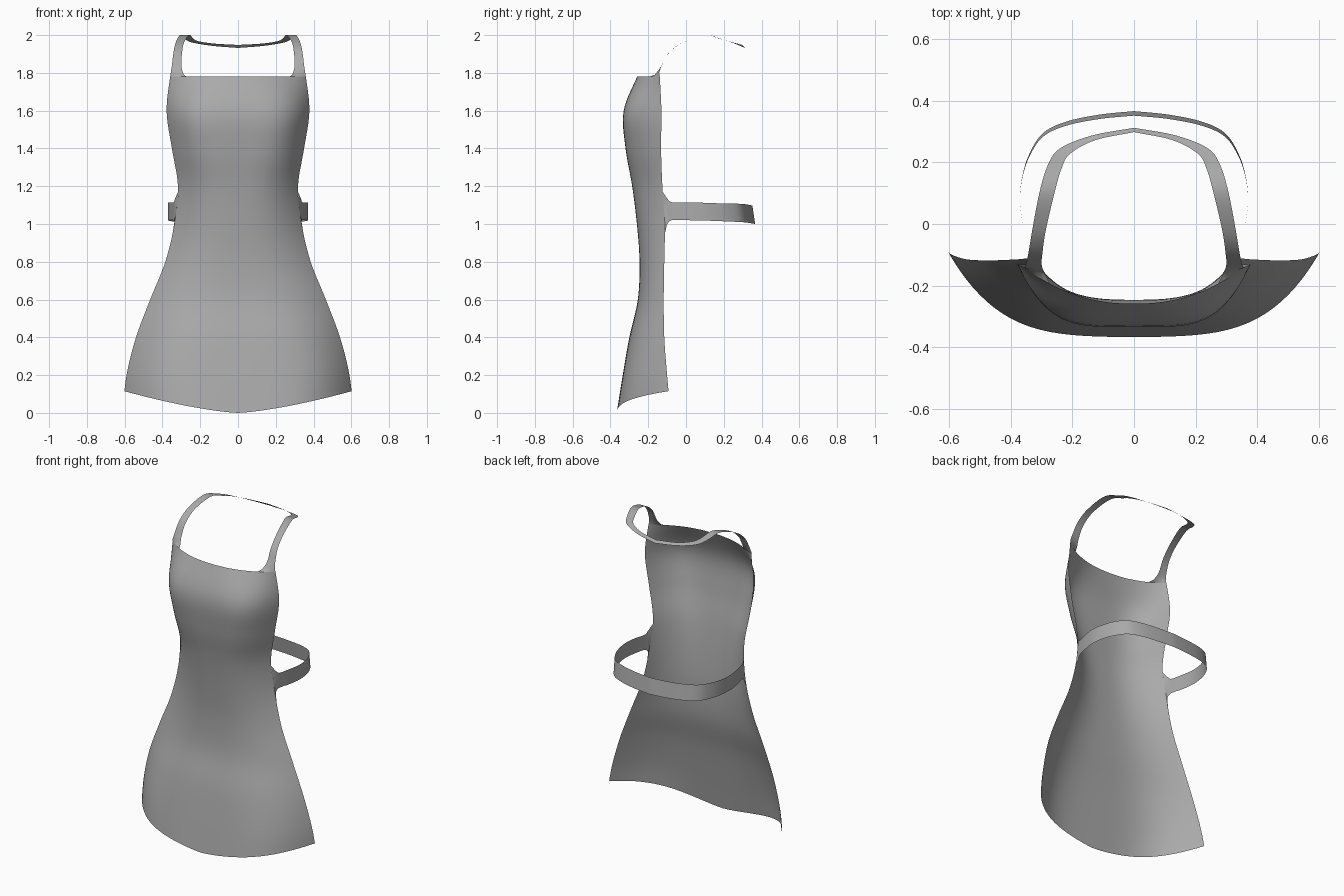
import bpy
import math
from mathutils import Vector

cube = bpy.data.objects.get("Cube")
if cube:
    bpy.data.objects.remove(cube, do_unlink=True)

cloth = bpy.data.materials.new("grey cloth")
cloth.use_nodes = True
GREY = (0.4, 0.4, 0.4, 1)
cloth.diffuse_color = GREY
cloth.node_tree.nodes["Principled BSDF"].inputs["Base Color"].default_value = GREY

TOP = 1.78


def spline(keys, t):
    """Smooth curve through evenly spaced keys, t in key units."""
    last = len(keys) - 1
    i = max(0, min(last - 1, int(t)))
    f = t - i
    b, c = Vector(keys[i]), Vector(keys[i + 1])
    a = Vector(keys[i - 1]) if i > 0 else 2 * b - c
    d = Vector(keys[i + 2]) if i + 2 <= last else 2 * c - b
    return b + 0.5 * f * (c - a + f * (2 * a - 5 * b + 4 * c - d + f * (3 * (b - c) + d - a)))


def sheet(name, rows):
    """Smooth half sheet from rows of points, mirrored across x."""
    n = len(rows[0])
    verts = [p for row in rows for p in row]
    faces = [(i * n + j, i * n + j + 1, (i + 1) * n + j + 1, (i + 1) * n + j)
             for i in range(len(rows) - 1) for j in range(n - 1)]
    mesh = bpy.data.meshes.new(name)
    mesh.from_pydata(verts, [], faces)
    mesh.materials.append(cloth)
    mesh.shade_smooth()
    obj = bpy.data.objects.new(name, mesh)
    bpy.context.collection.objects.link(obj)
    mirror = obj.modifiers.new("mirror", "MIRROR")
    mirror.use_clip = True
    mirror.merge_threshold = 0.002
    return obj


# Apron body: half width, front y, side edge y, roundness every 0.2 in height
BODY = [(.612, -.367, -.082, 4), (.59, -.335, -.10, 4), (.54, -.30, -.115, 3.5),
        (.465, -.255, -.118, 3), (.385, -.246, -.115, 2.7), (.337, -.26, -.112, 2.7),
        (.318, -.285, -.125, 3), (.35, -.32, -.132, 3.8), (.378, -.33, -.13, 4.2),
        (.357, -.25, -.14, 2)]


def body_point(u, z):
    width, front, edge, power = spline(BODY, z / 0.2)
    return Vector((width * u, front + (edge - front) * u ** power, z))


body_rows = []
for i in range(49):
    row = []
    for j in range(25):
        u = math.sin(j / 24 * math.pi / 2)
        hem = 0.115 * u ** 1.4
        row.append(body_point(u, hem + (TOP - hem) * i / 48))
    body_rows.append(row)
sheet("apron_body", body_rows)


def strap(name, outer, inner, first, across=4, steps=5):
    """Ribbon between two edge curves, starting on a row of the body."""
    rows = [first]
    for i in range((len(outer) - 1) * steps + 1):
        a, b = spline(outer, i / steps), spline(inner, i / steps)
        rows.append([a.lerp(b, k / across) for k in range(across + 1)])
    for p in rows[-1]:
        p.x = 0
    return sheet(name, rows)


# Neck strap: rises from the bib corners and loops behind the neck
neck_outer = [(.356, -.142, 1.80), (.35, -.128, 1.84), (.342, -.092, 1.905), (.33, -.02, 1.96),
              (.307, .1, 2.0), (.28, .19, 1.978), (.24, .245, 1.96), (.136, .287, 1.943),
              (0, .312, 1.932)]
neck_inner = [(.287, -.165, 1.79), (.299, -.135, 1.83), (.297, -.095, 1.90), (.286, -.02, 1.96),
              (.258, .1, 2.0), (.235, .18, 1.98), (.207, .228, 1.967), (.125, .272, 1.955),
              (0, .298, 1.948)]
strap("neck_strap", neck_outer, neck_inner,
      [body_point(1 - 0.06 * k, TOP) for k in range(5)])

# Waist strap: flares out of the side edges and loops behind the back
waist_path = [(.333, -.1, 1.0, 1.135), (.341, -.075, 1.02, 1.115), (.36, 0, 1.02, 1.115),
              (.37, .08, 1.019, 1.113), (.361, .16, 1.016, 1.11), (.338, .23, 1.013, 1.109),
              (.295, .295, 1.01, 1.107), (.22, .332, 1.006, 1.104), (.11, .355, 1.002, 1.1),
              (0, .366, 1.0, 1.098)]
waist_top = [(x, y - max(0, y) * 0.04, hi) for x, y, lo, hi in waist_path]
waist_low = [(x, y, lo) for x, y, lo, hi in waist_path]
strap("waist_strap", waist_low, waist_top,
      [body_point(1, 0.95 + 0.055 * k) for k in range(5)])
